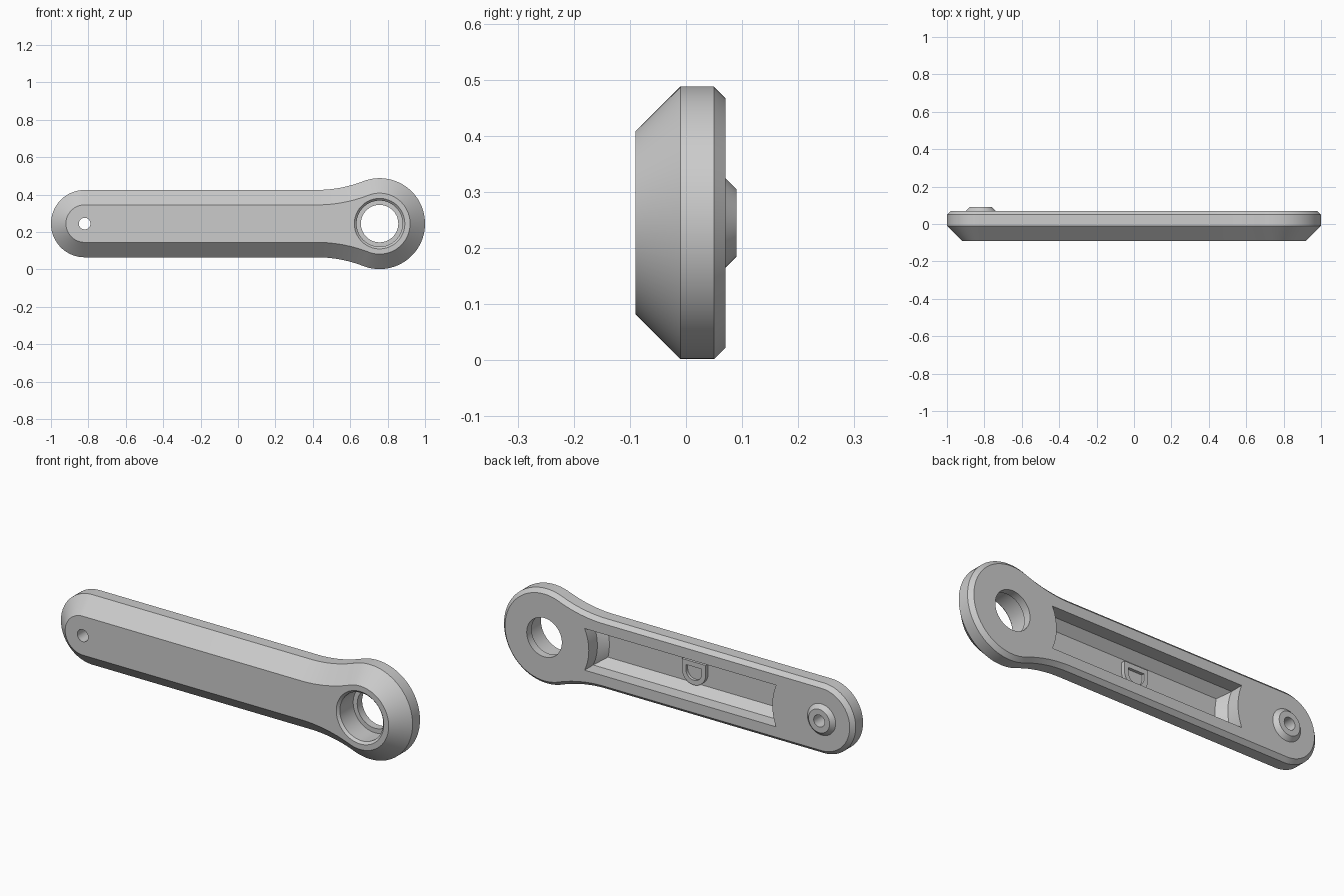
import bpy
import bmesh
import math

if "Cube" in bpy.data.objects:
    bpy.data.objects.remove(bpy.data.objects["Cube"], do_unlink=True)

MID = 0.245                 # height of the centre line
HUB, TIP = 0.757, -0.82     # x of the two bores
R_HUB, R_TIP = 0.243, 0.18

metal = bpy.data.materials.new("light grey metal")
metal.use_nodes = True
grey = (0.6, 0.6, 0.6, 1)
metal.diffuse_color = grey
metal.node_tree.nodes["Principled BSDF"].inputs["Base Color"].default_value = grey


def arc(cx, cz, r, a0, a1, n):
    """Points on an arc in the xz plane, angles in radians."""
    return [(cx + r * math.cos(a0 + (a1 - a0) * i / n),
             cz + r * math.sin(a0 + (a1 - a0) * i / n)) for i in range(n + 1)]


def loft(name, sections):
    """Closed solid through rings of equal point count: [(y, points)]."""
    bm = bmesh.new()
    rings = [[bm.verts.new((x, y, z + MID)) for x, z in pts] for y, pts in sections]
    n = len(rings[0])
    for a, b in zip(rings, rings[1:]):
        for i in range(n):
            j = (i + 1) % n
            bm.faces.new((a[i], a[j], b[j], b[i]))
    bm.faces.new(rings[0])
    bm.faces.new(rings[-1])
    bmesh.ops.recalc_face_normals(bm, faces=bm.faces)
    mesh = bpy.data.meshes.new(name)
    bm.to_mesh(mesh)
    bm.free()
    mesh.materials.append(metal)
    ob = bpy.data.objects.new(name, mesh)
    bpy.context.collection.objects.link(ob)
    return ob


def turned(name, x, profile, n=64):
    """Round solid about the y axis: [(y, radius)]."""
    return loft(name, [(y, arc(x, 0, r, 0, math.tau, n)[:-1]) for y, r in profile])


def boolean(target, tool, operation):
    mod = target.modifiers.new(tool.name, 'BOOLEAN')
    mod.object = tool
    mod.operation = operation
    mod.solver = 'EXACT'
    tool.hide_render = True
    bpy.ops.object.select_all(action='DESELECT')
    bpy.context.view_layer.objects.active = target
    target.select_set(True)
    bpy.ops.object.modifier_apply(modifier=mod.name)
    bpy.data.objects.remove(tool, do_unlink=True)


def arm_outline(d):
    """Arm silhouette moved inwards by d."""
    neck_x, neck_r = 0.42, 0.69
    rise = R_TIP + neck_r
    meet = math.atan2(rise, neck_x - HUB)
    upper = arc(HUB, 0, R_HUB - d, 0, meet, 28)
    upper += arc(neck_x, rise, neck_r + d, meet - math.pi, -math.pi / 2, 12)[1:]
    upper += arc(TIP, 0, R_TIP - d, math.pi / 2, math.pi, 20)
    return upper + [(x, -z) for x, z in reversed(upper[1:-1])]


def pocket_outline(d):
    """Long pocket with ends curved around both bores."""
    h = 0.107 - d
    r1, r2 = 0.253 + d, 0.28 + d
    a1, a2 = math.asin(h / r1), math.asin(h / r2)
    return (arc(HUB, 0, r1, math.pi + a1, math.pi - a1, 16)
            + arc(TIP, 0, r2, a2, -a2, 16))


def lug_outline(w, top, bottom):
    """D shape, flat at the top and round below."""
    return [(-0.03 + x, z) for x, z in
            [(w, top)] + [(-w, top)] + arc(0, bottom + w * 0.8, w, math.pi, math.tau, 16)]


# Arm body with a wide front bevel and a small back bevel
arm = loft("crank_arm", [(-0.09, arm_outline(0.08)), (-0.01, arm_outline(0)),
                         (0.05, arm_outline(0)), (0.07, arm_outline(0.02))])

# Boss on the back of the narrow end
boolean(arm, turned("boss", TIP, [(0.04, 0.08), (0.07, 0.08), (0.09, 0.06)]), 'UNION')

# Stepped bore at the wide end
boolean(arm, turned("hub_bore", HUB, [(-0.11, 0.135), (-0.09, 0.135), (-0.078, 0.123),
                                      (0.03, 0.123), (0.03, 0.1), (0.1, 0.1)]), 'DIFFERENCE')

# Small through hole at the narrow end
boolean(arm, turned("tip_bore", TIP, [(-0.12, 0.031), (0.12, 0.031)], 32), 'DIFFERENCE')

# Back pocket, straight walls then a sloped lower part
boolean(arm, loft("pocket", [(0.1, pocket_outline(0)), (0.0, pocket_outline(0)),
                             (-0.04, pocket_outline(0.04))]), 'DIFFERENCE')

# Raised lug on the pocket floor with a small recess
boolean(arm, loft("lug", [(-0.05, lug_outline(0.068, 0.05, -0.055)),
                          (-0.02, lug_outline(0.068, 0.05, -0.055))]), 'UNION')
boolean(arm, loft("lug_recess", [(-0.035, lug_outline(0.045, 0.025, -0.035)),
                                 (0.0, lug_outline(0.045, 0.025, -0.035))]), 'DIFFERENCE')

bpy.ops.object.shade_smooth_by_angle(angle=math.radians(25))
